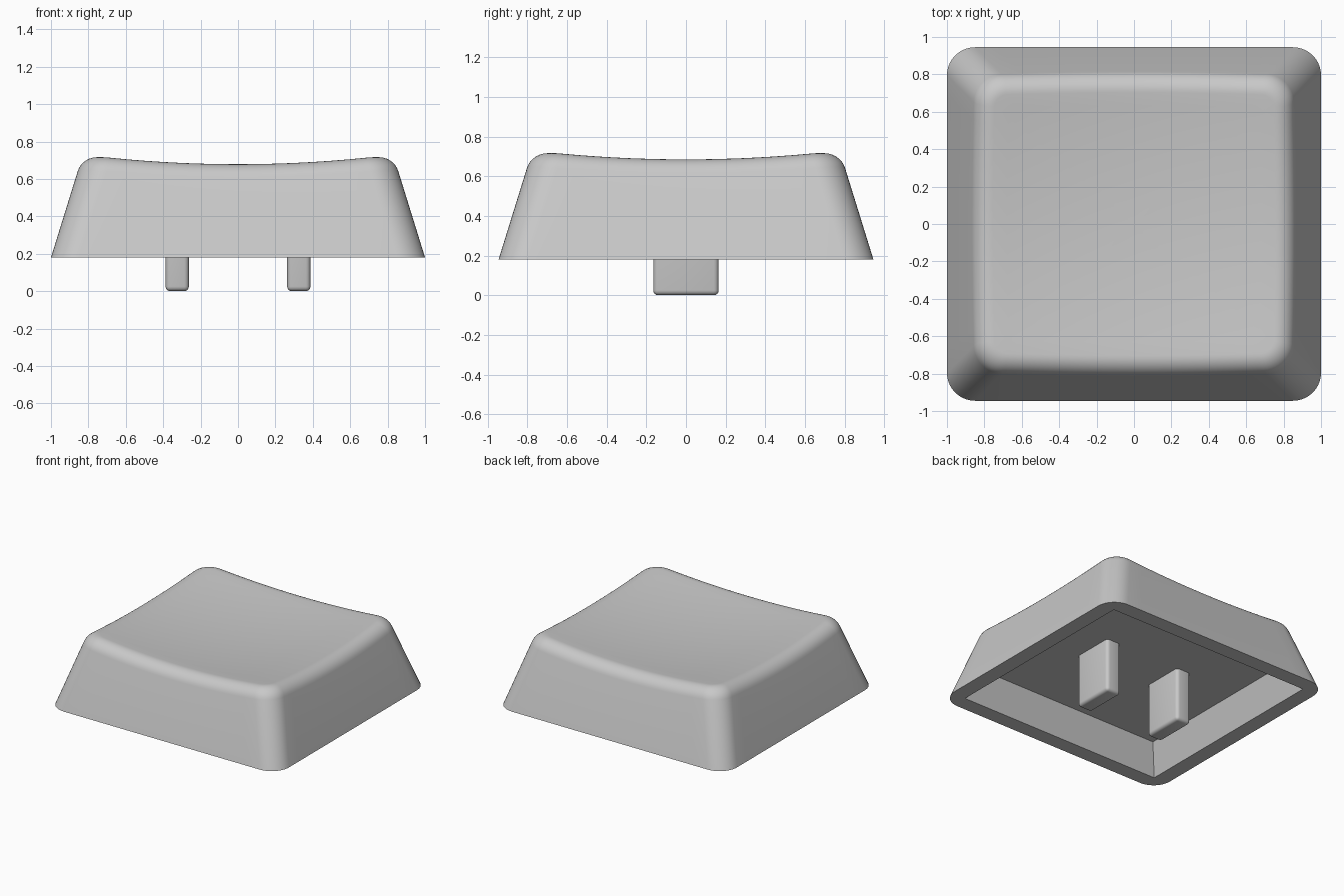
import bpy, bmesh, math
from mathutils import Vector

if "Cube" in bpy.data.objects:
    bpy.data.objects.remove(bpy.data.objects["Cube"])

HX, HY, R = 1.0, 0.945, 0.15      # base half sizes and corner radius
Z0, TAPER = 0.18, 0.31            # base height, inward lean of the walls
ARC, SIDE, FILLET = 10, 14, 0.085
CEILING = 0.416

grey = bpy.data.materials.new("warm_grey_plastic")
grey.diffuse_color = (0.58, 0.58, 0.58, 1)
grey.use_nodes = True
grey.node_tree.nodes["Principled BSDF"].inputs["Base Color"].default_value = grey.diffuse_color


def dish(p):
    """Height of the concave top."""
    return 0.64 + 0.077 * (p.x ** 2 + p.y ** 2)


def outline(inset, r, shrink=0.0):
    """Rounded rectangle; inset may be a number or one value per point."""
    count = 4 * (ARC + SIDE)
    ins = inset if isinstance(inset, list) else [inset] * count

    def arc(q, k, d):
        sx, sy = [(1, 1), (-1, 1), (-1, -1), (1, -1)][q % 4]
        a = math.pi / 2 * (q + k / ARC)
        c = Vector((sx * (HX - r - d), sy * (HY - r - d)))
        return c + (r - shrink) * Vector((math.cos(a), math.sin(a)))

    pts = []
    for i in range(count):
        q, k = divmod(i, ARC + SIDE)
        if k <= ARC:
            pts.append(arc(q, k, ins[i]))
        else:
            pts.append(arc(q, ARC, ins[i]).lerp(arc(q + 1, 0, ins[i]), (k - ARC) / SIDE))
    return pts


def at(pts, height):
    return [Vector((p.x, p.y, height(p) if callable(height) else height)) for p in pts]


# Rim where the leaning walls meet the dish
depth = [0.17] * (4 * (ARC + SIDE))
for _ in range(12):
    depth = [TAPER * (dish(p) - Z0) for p in outline(depth, R)]
rim = at(outline(depth, R), dish)
low = [d - FILLET * 0.296 for d in depth]
wall_end = [Vector((p.x, p.y, Z0 + d / TAPER)) for p, d in zip(outline(low, R), low)]
top_end = at(outline(depth, R, FILLET), dish)

# Loops from the cavity ceiling, around the lip, up the wall and over the rim
loops = [at(outline(0.193, 0), CEILING), at(outline(0.12, 0), Z0), at(outline(0, R), Z0)]
for s in range(9):
    t, w = s / 8, 0.77
    b0, b1, b2 = (1 - t) ** 2, 2 * w * t * (1 - t), t * t
    loops.append([(a * b0 + p * b1 + b * b2) / (b0 + b1 + b2)
                  for a, p, b in zip(wall_end, rim, top_end)])
for s in range(1, 10):
    loops.append(at([p.xy * (1 - s / 10) for p in top_end], dish))

bm = bmesh.new()
rings = [[bm.verts.new(p) for p in loop] for loop in loops]
n = len(depth)
for a, b in zip(rings, rings[1:]):
    for i in range(n):
        j = (i + 1) % n
        bm.faces.new((a[i], a[j], b[j], b[i]))
centre = bm.verts.new((0, 0, 0.64))
for i in range(n):
    bm.faces.new((rings[-1][i], rings[-1][(i + 1) % n], centre))
bm.faces.new(rings[0][::-1])
bmesh.ops.remove_doubles(bm, verts=bm.verts, dist=1e-5)
bmesh.ops.recalc_face_normals(bm, faces=bm.faces)


def finish(bm, name):
    mesh = bpy.data.meshes.new(name)
    bm.to_mesh(mesh)
    bm.free()
    mesh.materials.append(grey)
    obj = bpy.data.objects.new(name, mesh)
    bpy.context.collection.objects.link(obj)
    bpy.ops.object.select_all(action='DESELECT')
    obj.select_set(True)
    bpy.context.view_layer.objects.active = obj
    bpy.ops.object.shade_smooth_by_angle(angle=math.radians(30))


finish(bm, "cap_shell")

# Two mounting prongs with rounded vertical and lower edges
for side, x in (("left", -0.325), ("right", 0.325)):
    bm = bmesh.new()
    bmesh.ops.create_cube(bm, size=1)
    for v in bm.verts:
        v.co = (x + v.co.x * 0.125, v.co.y * 0.33, (v.co.z + 0.5) * CEILING)
    edges = [e for e in bm.edges if min(v.co.z for v in e.verts) < 0.01]
    bmesh.ops.bevel(bm, geom=edges, offset=0.025, segments=4, profile=0.5, affect='EDGES')
    finish(bm, side + "_prong")
